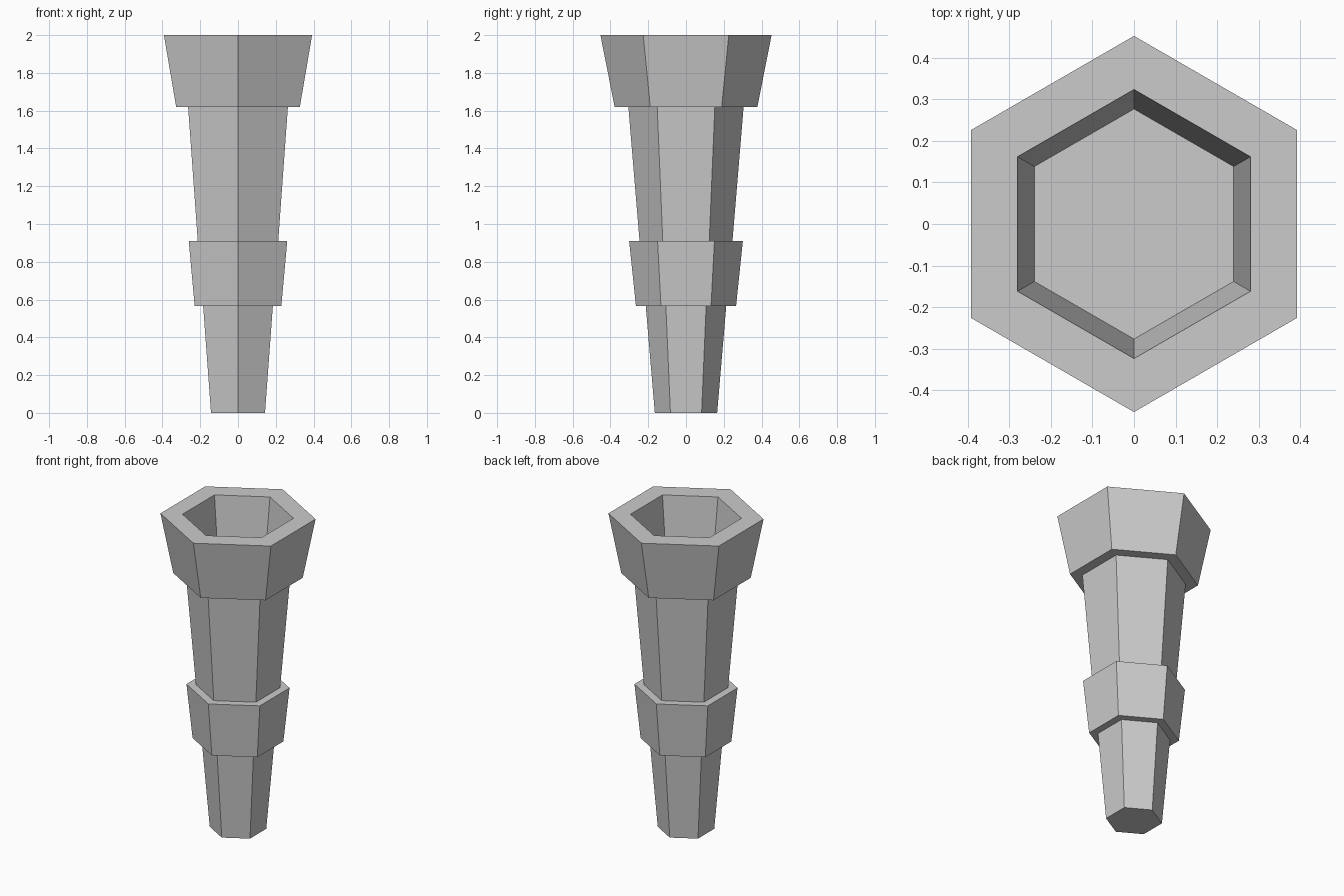
import bpy
import bmesh
from math import cos, sin, pi

cube = bpy.data.objects.get("Cube")
if cube:
    bpy.data.objects.remove(cube, do_unlink=True)

SIDES = 6

grey = bpy.data.materials.new("plain grey")
grey.use_nodes = True
colour = (0.6, 0.6, 0.6, 1)
grey.diffuse_color = colour
grey.node_tree.nodes["Principled BSDF"].inputs["Base Color"].default_value = colour


def hex_part(name, profile, cap_first=False, cap_last=False):
    """Sweep a (radius, height) profile round a hexagon with corners on the y axis."""
    bm = bmesh.new()
    rings = []
    for radius, z in profile:
        angles = [pi / 2 + 2 * pi * i / SIDES for i in range(SIDES)]
        rings.append([bm.verts.new((radius * cos(a), radius * sin(a), z)) for a in angles])
    for low, high in zip(rings, rings[1:]):
        for i in range(SIDES):
            j = (i + 1) % SIDES
            bm.faces.new((low[i], low[j], high[j], high[i]))
    if cap_first:
        bm.faces.new(rings[0][::-1])
    if cap_last:
        bm.faces.new(rings[-1])
    mesh = bpy.data.meshes.new(name)
    bm.to_mesh(mesh)
    bm.free()
    mesh.materials.append(grey)
    obj = bpy.data.objects.new(name, mesh)
    bpy.context.collection.objects.link(obj)
    return obj


# Heights where the parts meet
collar_z, collar_top, cup_z, rim_z = 0.565, 0.91, 1.62, 2.0

# Tapered foot, closed underneath
hex_part("lower_shaft", [(0.165, 0), (0.213, collar_z)], cap_first=True)

# Flared collar with a ledge below and above
hex_part("collar", [(0.213, collar_z), (0.265, collar_z),
                    (0.301, collar_top), (0.246, collar_top)])

# Long upper shaft
hex_part("upper_shaft", [(0.246, collar_top), (0.305, cup_z)])

# Flared cup: underside, outer wall, flat rim, inner wall and floor
hex_part("cup", [(0.305, cup_z), (0.378, cup_z), (0.453, rim_z),
                 (0.324, rim_z), (0.277, cup_z + 0.01)], cap_last=True)
